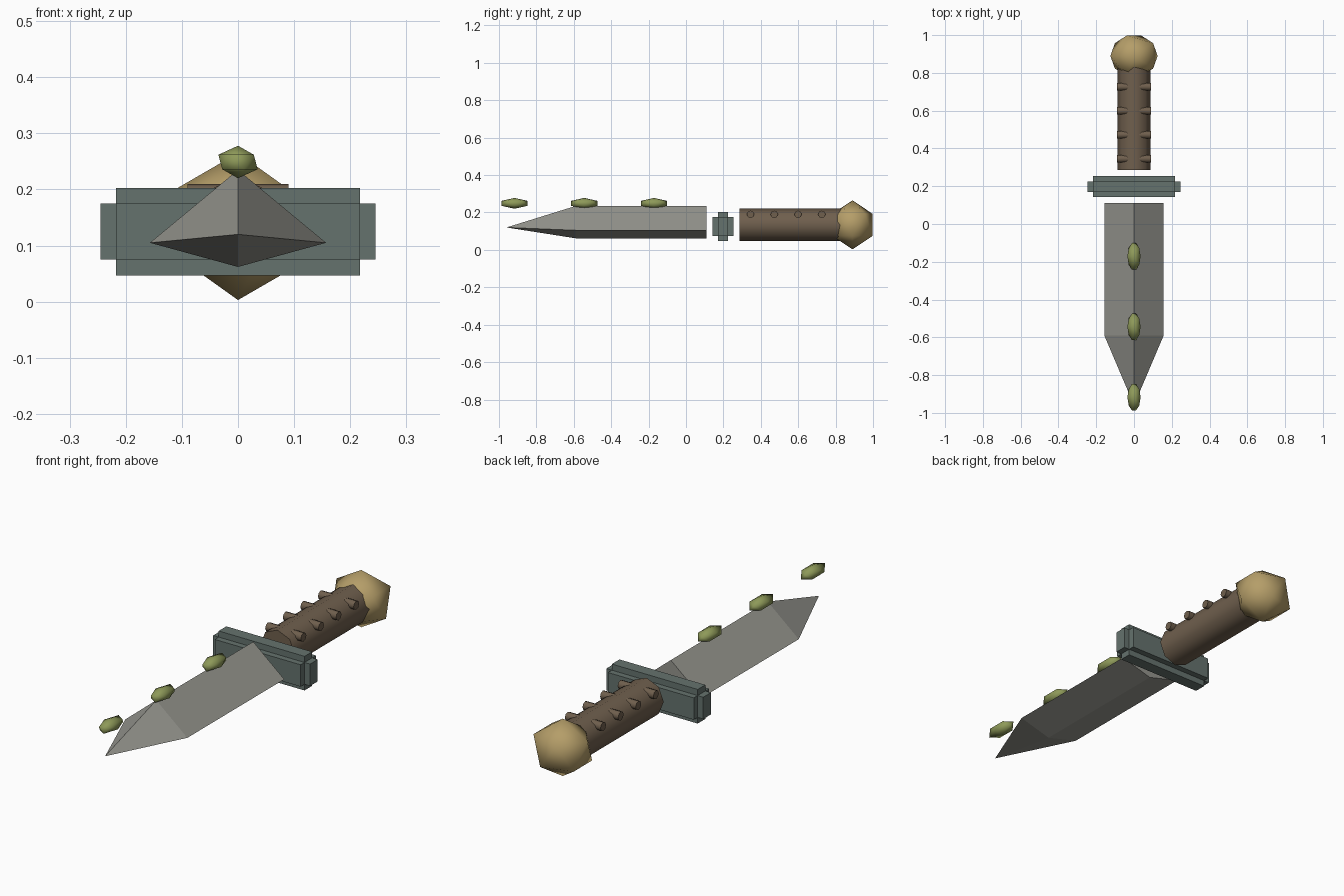
import bpy, bmesh, math
from mathutils import Matrix, Vector

cube = bpy.data.objects.get("Cube")
if cube:
    bpy.data.objects.remove(cube, do_unlink=True)


def material(name, color):
    m = bpy.data.materials.new(name)
    m.use_nodes = True
    m.diffuse_color = (*color, 1)
    bsdf = next(n for n in m.node_tree.nodes if n.type == 'BSDF_PRINCIPLED')
    bsdf.inputs["Base Color"].default_value = (*color, 1)
    return m


steel = material("steel grey", (0.30, 0.30, 0.27))
iron = material("dark green grey", (0.13, 0.17, 0.155))
leather = material("leather brown", (0.16, 0.115, 0.075))
brass = material("dull gold", (0.46, 0.34, 0.14))
moss = material("moss green", (0.27, 0.32, 0.10))


def finish(bm, name, mat, smooth=None):
    bmesh.ops.recalc_face_normals(bm, faces=bm.faces[:])
    mesh = bpy.data.meshes.new(name)
    bm.to_mesh(mesh)
    bm.free()
    mesh.materials.append(mat)
    obj = bpy.data.objects.new(name, mesh)
    bpy.context.collection.objects.link(obj)
    if smooth:
        bpy.ops.object.select_all(action='DESELECT')
        obj.select_set(True)
        bpy.context.view_layer.objects.active = obj
        bpy.ops.object.shade_smooth_by_angle(angle=math.radians(smooth))
    return obj


def gem(name, mat, center, radii):
    # faceted ball with its poles up and down
    bm = bmesh.new()
    bmesh.ops.create_icosphere(bm, subdivisions=1, radius=1)
    place = Matrix.Translation(center) @ Matrix.Diagonal((*radii, 1)) @ Matrix.Rotation(math.pi, 4, 'Z')
    bmesh.ops.transform(bm, matrix=place, verts=bm.verts)
    return finish(bm, name, mat, 60)


def rod(name, mat, center, radius, length, axis, turn, sides=8):
    bm = bmesh.new()
    bmesh.ops.create_cone(bm, cap_ends=True, segments=sides, radius1=radius,
                          radius2=radius, depth=length)
    place = Matrix.Translation(center) @ Matrix.Rotation(math.pi / 2, 4, axis) @ Matrix.Rotation(turn, 4, 'Z')
    bmesh.ops.transform(bm, matrix=place, verts=bm.verts)
    return finish(bm, name, mat, 60)


# blade: diamond section running forward to a point
bm = bmesh.new()
section = [(-0.157, 0.105), (0, 0.235), (0.157, 0.105), (0, 0.062)]
back, front = [[bm.verts.new((x, y, z)) for x, z in section] for y in (0.11, -0.59)]
tip = bm.verts.new((0, -0.96, 0.12))
bm.faces.new(back)
for i in range(4):
    j = (i + 1) % 4
    bm.faces.new((back[i], back[j], front[j], front[i]))
    bm.faces.new((front[i], front[j], tip))
finish(bm, "blade", steel)

# guard: block with a raised pad on each face
bm = bmesh.new()
bmesh.ops.create_cube(bm, size=1)
bmesh.ops.transform(bm, verts=bm.verts, matrix=Matrix.Translation((0, 0.198, 0.125))
                    @ Matrix.Diagonal((0.434, 0.055, 0.1, 1)))
bm.normal_update()
for face in bmesh.ops.extrude_discrete_faces(bm, faces=bm.faces[:])["faces"]:
    face.normal_update()
    bmesh.ops.translate(bm, verts=face.verts, vec=face.normal * 0.028)
finish(bm, "guard", iron)

# grip with four cross pins
rod("grip", leather, (0, 0.56, 0.134), 0.087, 0.55, 'X', 0)
for i in range(4):
    rod(f"grip_pin_{i + 1}", leather, (0, 0.345 + 0.127 * i, 0.19), 0.02, 0.18, 'Y', 0)

# pommel
gem("pommel", brass, (0, 0.89, 0.134), (0.14, 0.127, 0.131))

# floating gems along the blade ridge
for i in range(3):
    gem(f"gem_{i + 1}", moss, (0, -0.917 + 0.373 * i, 0.249), (0.039, 0.083, 0.029))
